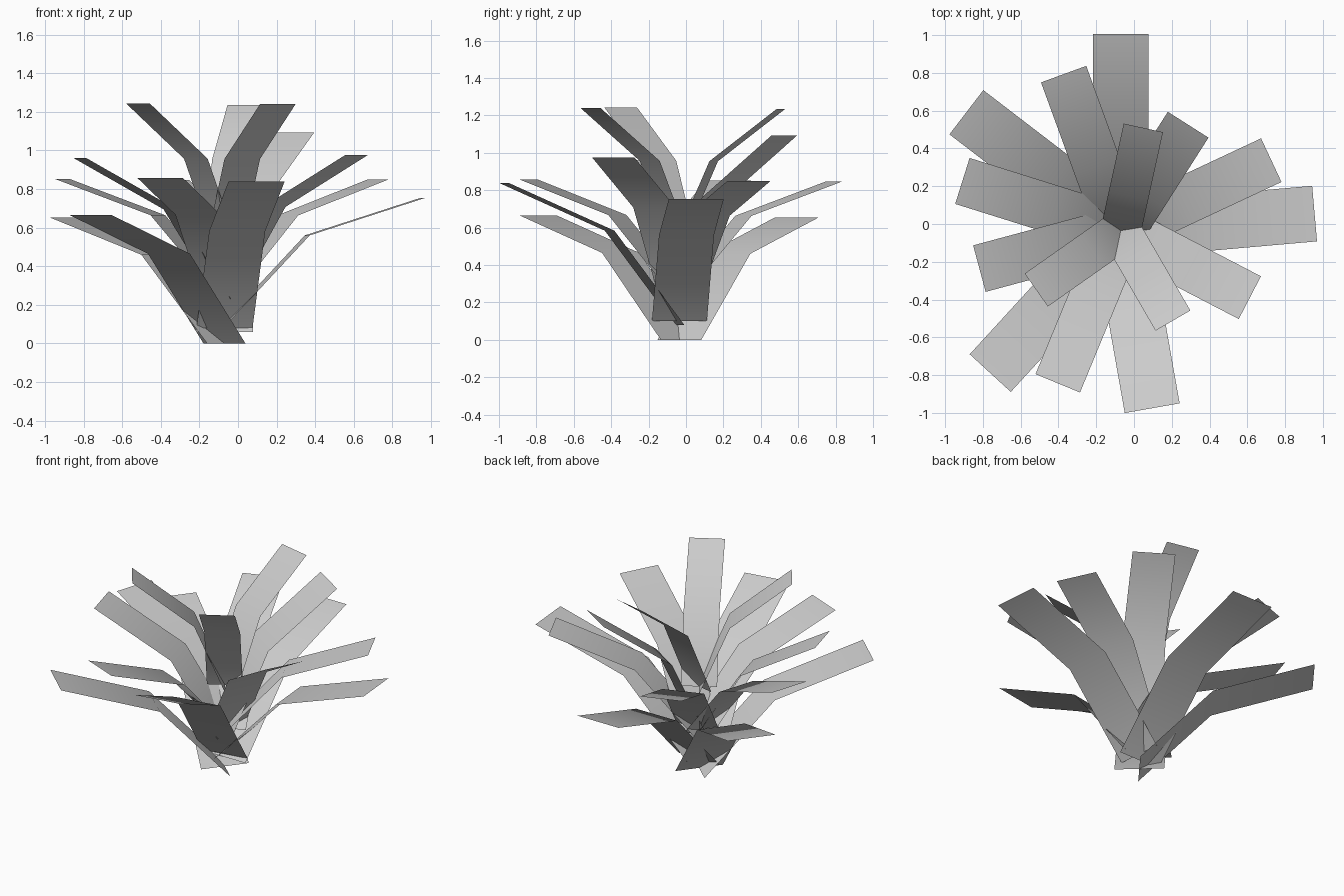
import bpy, bmesh
from math import radians, sin, cos
from mathutils import Vector

if "Cube" in bpy.data.objects:
    bpy.data.objects.remove(bpy.data.objects["Cube"])

CENTRE = Vector((-0.07, -0.035, 0))
GOLDEN = 137.508   # turn between successive leaves, degrees
BEND = 29          # every leaf flattens by this much halfway along

# Three tiers: (segment length, width, [(base height, lower pitch) per leaf])
TIERS = {
    "outer_leaf": (0.63, 0.295, [(0.06, 46), (0, 47.5), (0.10, 46.9), (0, 46.9), (0.08, 53)]),
    "middle_leaf": (0.55, 0.255, [(0.26, 65.9), (0.23, 57.8), (0.24, 58.2),
                                  (0.25, 48.6), (0.25, 49.3), (0.25, 48.8), (0.25, 48.9)]),
    "inner_leaf": (0.464, 0.213, [(0.53, 66.7), (0.53, 66.2), (0.53, 67)]),
}


def make_leaf(name, heading, base_z, pitch, length, width):
    """A thin two-segment strip rising from the centre and bending outward."""
    out = Vector((cos(heading), sin(heading), 0))
    side = Vector((-out.y, out.x, 0)) * width / 2
    points = [CENTRE + Vector((0, 0, base_z))]
    for p in (pitch, pitch - BEND):
        a = radians(p)
        points.append(points[-1] + (out * cos(a) + Vector((0, 0, sin(a)))) * length)
    bm = bmesh.new()
    rows = [(bm.verts.new(p + side), bm.verts.new(p - side)) for p in points]
    for (a, b), (c, d) in zip(rows, rows[1:]):
        bm.faces.new((a, b, d, c)).smooth = True
    bm.normal_update()
    mesh = bpy.data.meshes.new(name)
    bm.to_mesh(mesh)
    bm.free()
    bpy.context.collection.objects.link(bpy.data.objects.new(name, mesh))


# Leaves spiral upward from the outermost tier to the innermost
index = 0
for tier, (length, width, leaves) in TIERS.items():
    for n, (base_z, pitch) in enumerate(leaves, 1):
        make_leaf(f"{tier}_{n}", radians(90 + GOLDEN * index), base_z, pitch, length, width)
        index += 1
